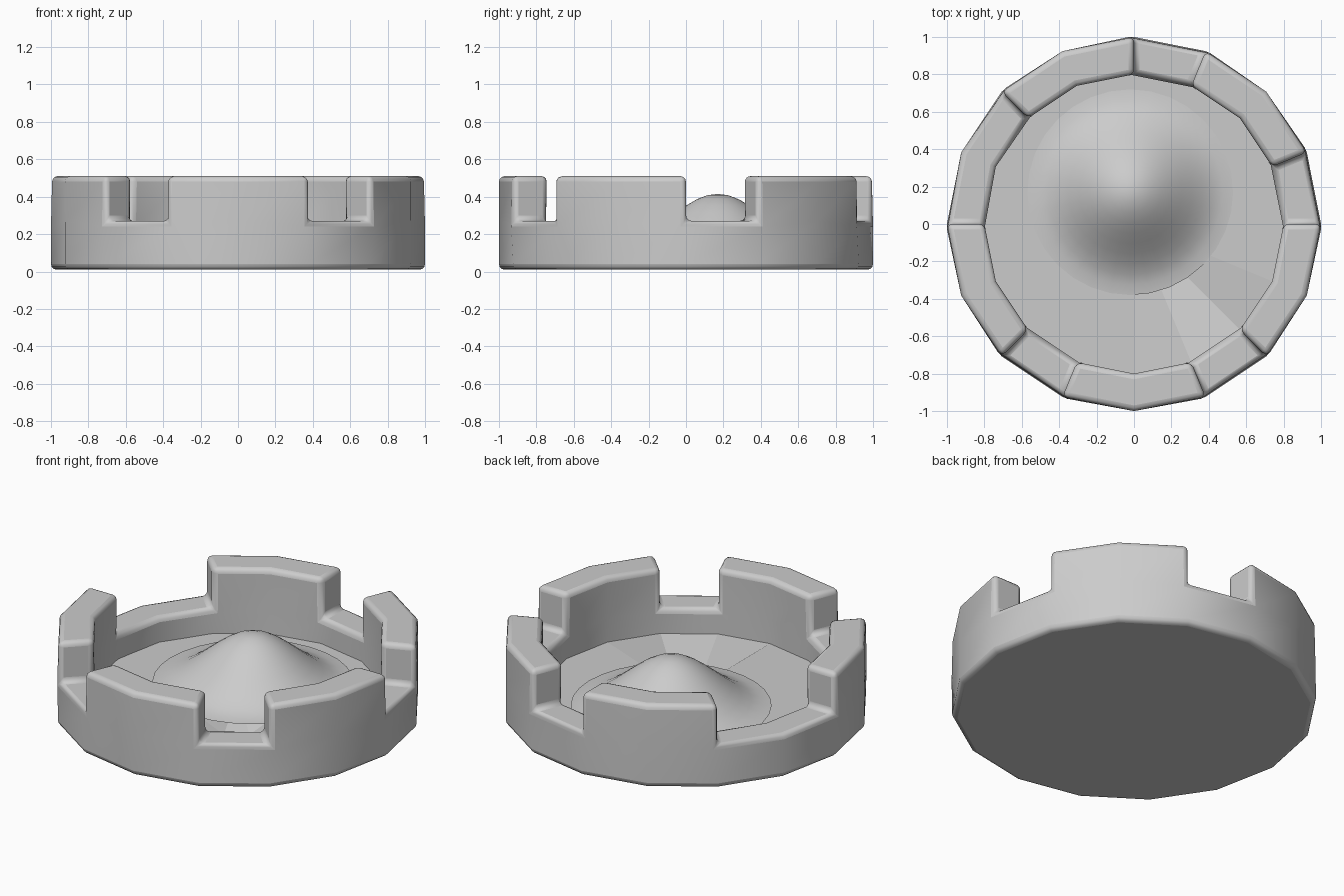
import bpy, bmesh, math

if "Cube" in bpy.data.objects:
    bpy.data.objects.remove(bpy.data.objects["Cube"])

N = 16                      # sides of the bowl
R_OUT, R_IN = 1.0, 0.8
Z_BASE, Z_LOW, Z_TOP, Z_FLOOR = 0.01, 0.27, 0.51, 0.12
GAPS = {0, 3, 6, 7, 10, 13}  # wall sections that are notched


def polar(r, a, z, cx=0.0, cy=0.0):
    return (cx + r * math.cos(a), cy + r * math.sin(a), z)


def finish(name, bm, angle=30):
    bmesh.ops.recalc_face_normals(bm, faces=bm.faces)
    me = bpy.data.meshes.new(name)
    bm.to_mesh(me)
    bm.free()
    ob = bpy.data.objects.new(name, me)
    bpy.context.collection.objects.link(ob)
    bpy.ops.object.select_all(action='DESELECT')
    ob.select_set(True)
    bpy.context.view_layer.objects.active = ob
    bpy.ops.object.shade_smooth_by_angle(angle=math.radians(angle))
    return ob


# Notched wall with closed underside
bm = bmesh.new()


def ring(r, z):
    return [bm.verts.new(polar(r, 2 * math.pi * k / N, z)) for k in range(N)]


base = ring(R_OUT, Z_BASE)
out_low, out_top = ring(R_OUT, Z_LOW), ring(R_OUT, Z_TOP)
in_low, in_top = ring(R_IN, Z_LOW), ring(R_IN, Z_TOP)
in_bot = ring(R_IN, Z_BASE + 0.05)
bm.faces.new(base[::-1])
for k in range(N):
    j = (k + 1) % N

    def band(a, b):
        bm.faces.new((a[k], a[j], b[j], b[k]))

    band(base, out_low)
    band(in_low, in_bot)
    if k in GAPS:
        band(out_low, in_low)
    else:
        band(out_low, out_top)
        band(out_top, in_top)
        band(in_top, in_low)
    # end faces where a raised block meets a notch
    if (k in GAPS) != ((k - 1) % N in GAPS):
        bm.faces.new((out_low[k], out_top[k], in_top[k], in_low[k]))
loose = [v for v in bm.verts if not v.link_faces]
bmesh.ops.delete(bm, geom=loose, context='VERTS')
wall = finish("notched_wall", bm)
bev = wall.modifiers.new("rounded_edges", 'BEVEL')
bev.width = 0.03
bev.segments = 3
bev.limit_method = 'ANGLE'
bev.angle_limit = math.radians(40)

# Floor with a dip at the front right
bm = bmesh.new()
outer = ring(R_IN, Z_FLOOR)
inner = ring(0.36, Z_FLOOR)
for k in (13, 14):
    inner[k].co.z = 0.04
centre = bm.verts.new((0, 0, Z_FLOOR))
for k in range(N):
    j = (k + 1) % N
    bm.faces.new((outer[k], outer[j], inner[j], inner[k]))
    bm.faces.new((inner[k], inner[j], centre))
finish("floor", bm, 10)

# Smooth mound rising from the floor
bm = bmesh.new()
CX, CY, R, H, SIDES, RINGS = -0.02, 0.17, 0.55, 0.29, 32, 10
tip = bm.verts.new((CX, CY, 0.125 + H))
prev = None
for i in range(1, RINGS + 1):
    t = i / RINGS
    z = 0.125 + H * (0.5 + 0.5 * math.cos(math.pi * t))
    cur = [bm.verts.new(polar(R * t, 2 * math.pi * k / SIDES, z, CX, CY))
           for k in range(SIDES)]
    for k in range(SIDES):
        j = (k + 1) % SIDES
        if prev:
            bm.faces.new((prev[k], cur[k], cur[j], prev[j]))
        else:
            bm.faces.new((tip, cur[k], cur[j]))
    prev = cur
finish("mound", bm, 40)
